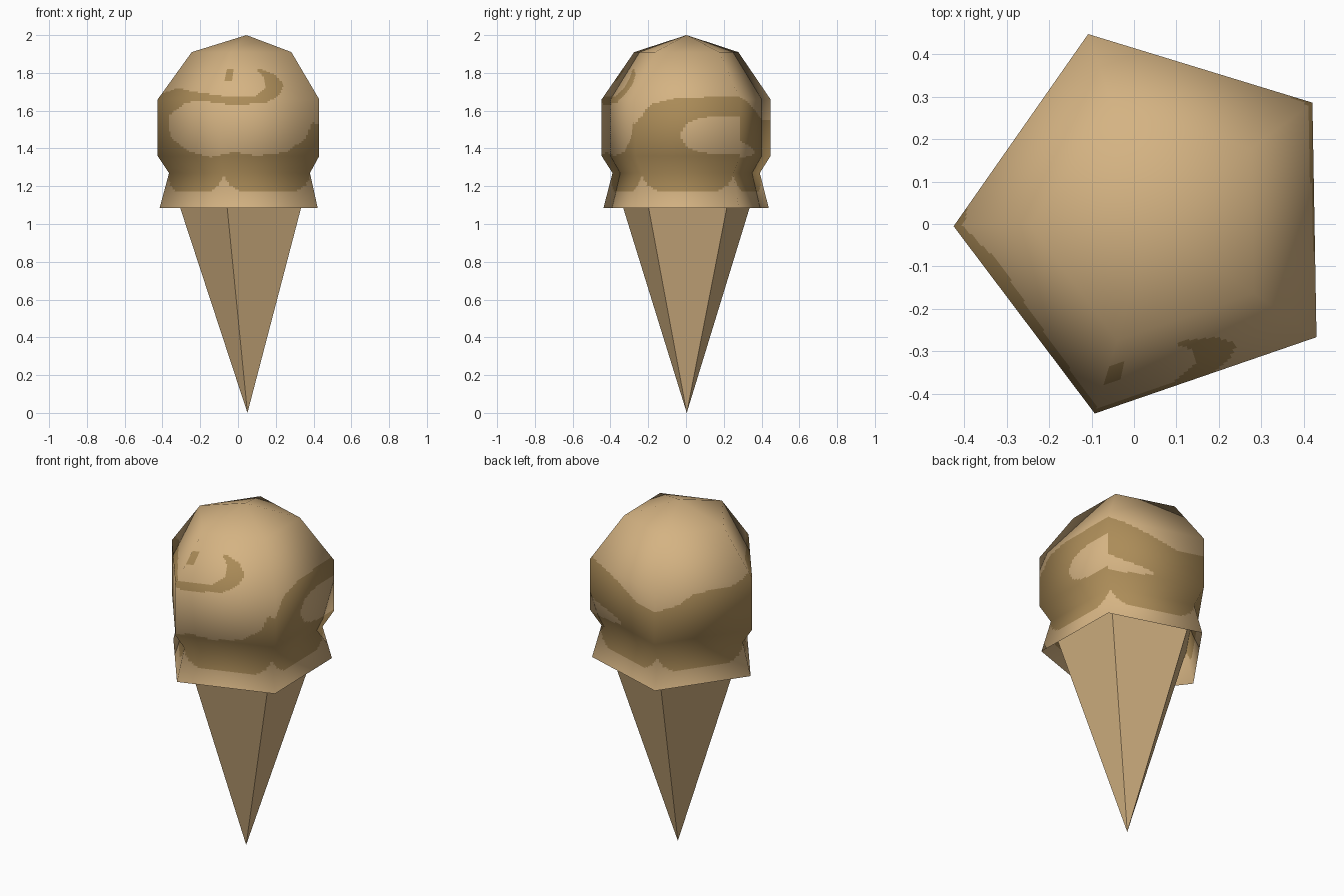
import bpy, math
from mathutils import Vector

if "Cube" in bpy.data.objects:
    bpy.data.objects.remove(bpy.data.objects["Cube"])

SIDES, COLS = 5, 44          # pentagon, columns per flat panel
CX, START = 0.045, math.radians(181)


def material(name, rgb):
    m = bpy.data.materials.new(name)
    m.diffuse_color = (*rgb, 1)
    m.use_nodes = True
    m.node_tree.nodes["Principled BSDF"].inputs["Base Color"].default_value = m.diffuse_color
    return m


cream = material("caramel cream", (0.66, 0.45, 0.225))
sauce = material("brown sauce", (0.41, 0.262, 0.098))


def corner(i):
    a = START + i * 2 * math.pi / SIDES
    return Vector((math.cos(a), math.sin(a), 0))


def add_object(name, verts, faces, mats):
    me = bpy.data.meshes.new(name)
    me.from_pydata(verts, [], faces)
    for m in mats:
        me.materials.append(m)
    ob = bpy.data.objects.new(name, me)
    bpy.context.collection.objects.link(ob)
    return me


# Cone: flat five-sided pyramid, open at the top where it meets the scoop neck
rim = [corner(i) * 0.41 + Vector((CX, 0.004, 1.265)) for i in range(SIDES)]
add_object("wafer_cone", rim + [Vector((0.05, 0.004, 0))],
           [(i, SIDES, (i + 1) % SIDES) for i in range(SIDES)], [cream])

# Sauce pattern: x is panel number plus the fraction along it, second is height
SAUCE_TOP = [(0, 1.69), (.16, 1.7), (.18, 1.5), (.23, 1.45), (.52, 1.38), (.84, 1.355),
             (1, 1.365), (1.15, 1.38), (1.36, 1.36), (1.66, 1.38), (1.86, 1.45), (1.93, 1.54),
             (2, 1.53), (2.09, 1.6), (2.18, 1.64), (2.42, 1.67), (3, 1.675), (3.3, 1.64),
             (3.5, 1.6), (3.75, 1.545), (4, 1.545), (4.25, 1.57), (4.4, 1.62), (4.8, 1.635),
             (5, 1.69)]
CURL = [(0, 1.69), (.22, 1.72), (.5, 1.7), (1, 1.68), (1.36, 1.68), (1.482, 1.725),
        (1.467, 1.78), (1.4, 1.82), (1.47, 1.82), (1.624, 1.79), (1.687, 1.74), (1.62, 1.69),
        (1.46, 1.64), (1.15, 1.63), (.92, 1.64), (.68, 1.655), (.44, 1.64), (.2, 1.58), (0, 1.5)]


def interp(table, p):
    for (a, za), (b, zb) in zip(table, table[1:]):
        if a <= p <= b:
            return za + (zb - za) * (p - a) / (b - a)
    return table[-1][1]


def inside(poly, p, z):
    hit = False
    for (a, za), (b, zb) in zip(poly, poly[1:] + poly[:1]):
        if (za > z) != (zb > z) and p < a + (b - a) * (z - za) / (zb - za):
            hit = not hit
    return hit


def is_sauce(p, z):
    t = p % 1
    low = 1.17 + 0.085 * abs(2 * t - 1) ** 5
    # light gap on the right side, with a tail running round to the back
    if 2.4 < p < 3 and abs((p - 2.85) / 0.41) ** 2.4 + abs((z - 1.47) / 0.1) ** 2.4 < 1:
        return False
    if 3 <= p < 3.5 and abs(z - 1.395 + 0.03 * (p - 3)) < 0.045 * (1 - (p - 3) / 0.5) ** 0.6:
        return False
    if 1.0 < p < 1.085 and 1.755 < z < 1.82:      # small drip
        return True
    return low < z < interp(SAUCE_TOP, p) or inside(CURL, p, z)


# Scoop: pentagonal profile with a flared open skirt, split finely for the sauce
PROFILE = [(.46, 1.085), (.41, 1.27), (.47, 1.36), (.47, 1.66), (.29, 1.91), (0, 2.0)]
seg = [Vector((b[1] - a[1], a[0] - b[0])).normalized() for a, b in zip(PROFILE, PROFILE[1:])]
ring_n = [seg[0]] + [(a + b).normalized() for a, b in zip(seg, seg[1:])] + [Vector((0, 1))]

rows = []                                          # radius, height, profile normal
for k in range(len(PROFILE) - 1):
    a, b = Vector(PROFILE[k]), Vector(PROFILE[k + 1])
    n = max(2, round((b - a).length / 0.01))
    rows += [(a.lerp(b, i / n), ring_n[k].lerp(ring_n[k + 1], i / n)) for i in range(n)]

total = SIDES * COLS
verts, normals, faces, slots = [], [], [], []
for (r, z), (nr, nz) in rows:
    for c in range(total):
        i, t = divmod(c, COLS)
        d = corner(i).lerp(corner(i + 1), t / COLS)
        verts.append(d * r + Vector((CX, 0.003, z)))
        normals.append((d * nr + Vector((0, 0, nz))).normalized())
apex = len(verts)
verts.append(Vector((0.04, 0, 2.0)))
normals.append(Vector((0, 0, 1)))

for j in range(len(rows)):
    last = j == len(rows) - 1
    z = rows[j][0][1] if last else (rows[j][0][1] + rows[j + 1][0][1]) / 2
    for c in range(total):
        e = (c + 1) % total
        b = j * total
        faces.append((b + c, b + e, apex) if last
                     else (b + c, b + e, b + total + e, b + total + c))
        slots.append(int(is_sauce((c + 0.5) / COLS, z)))

me = add_object("ice_cream_scoop", verts, faces, [cream, sauce])
me.polygons.foreach_set("material_index", slots)
me.polygons.foreach_set("use_smooth", [True] * len(faces))
# rounded shading over the flat panels
me.normals_split_custom_set_from_vertices(normals)
me.update()
